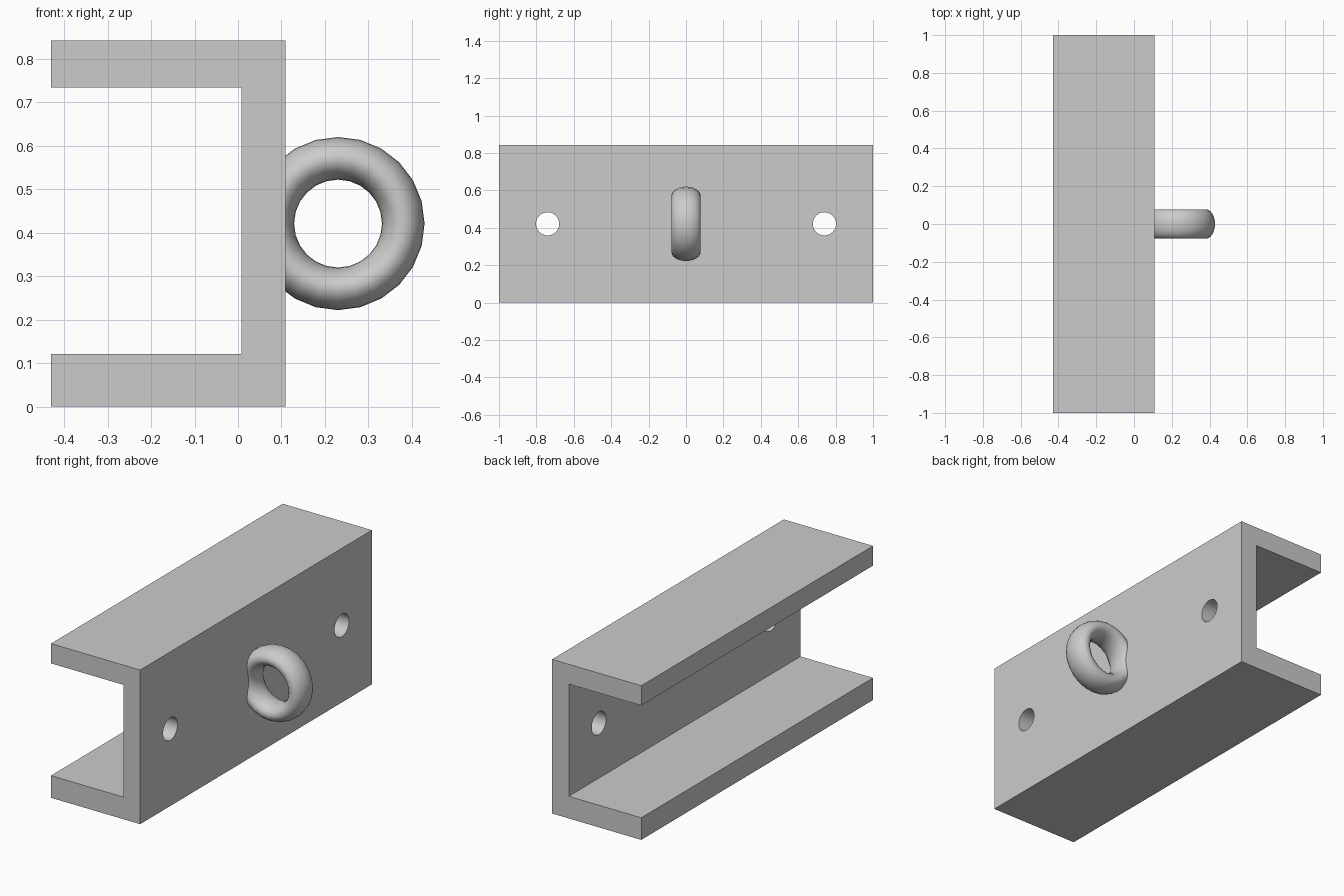
import bpy
import bmesh
from math import pi, sin, cos

cube = bpy.data.objects.get("Cube")
if cube:
    bpy.data.objects.remove(cube, do_unlink=True)

# Single grey metal
grey = bpy.data.materials.new("grey_metal")
grey.use_nodes = True
GREY = (0.6, 0.6, 0.6, 1)
grey.diffuse_color = GREY
grey.node_tree.nodes["Principled BSDF"].inputs["Base Color"].default_value = GREY


def make_object(name, bm):
    bmesh.ops.recalc_face_normals(bm, faces=bm.faces)
    mesh = bpy.data.meshes.new(name)
    bm.to_mesh(mesh)
    bm.free()
    mesh.materials.append(grey)
    obj = bpy.data.objects.new(name, mesh)
    bpy.context.collection.objects.link(obj)
    return obj


# Channel: C-shaped profile extruded along y
LEFT, INNER, OUTER = -0.43, 0.008, 0.109
HEIGHT, MID = 0.842, 0.421
profile = [(LEFT, 0), (OUTER, 0), (OUTER, HEIGHT), (LEFT, HEIGHT),
           (LEFT, 0.734), (INNER, 0.734), (INNER, 0.121), (LEFT, 0.121)]
bm = bmesh.new()
face = bm.faces.new([bm.verts.new((x, -1, z)) for x, z in profile])
ext = bmesh.ops.extrude_face_region(bm, geom=[face])
verts = [g for g in ext["geom"] if isinstance(g, bmesh.types.BMVert)]
bmesh.ops.translate(bm, verts=verts, vec=(0, 2, 0))
channel = make_object("channel", bm)

# Bolt holes through the web
for side, y in (("front", -0.74), ("back", 0.74)):
    bpy.ops.mesh.primitive_cylinder_add(vertices=32, radius=0.062, depth=0.3,
                                        location=(0.06, y, MID), rotation=(0, pi / 2, 0))
    cutter = bpy.context.object
    cutter.name = side + "_hole_cutter"
    cutter.data.materials.append(grey)
    cutter.hide_render = True
    cutter.hide_viewport = True
    cutter.display_type = 'WIRE'
    cut = channel.modifiers.new(side + "_hole", 'BOOLEAN')
    cut.operation = 'DIFFERENCE'
    cut.solver = 'EXACT'
    cut.object = cutter

# Ring: oval section swept round the y axis, partly sunk in the web
RINGS, SIDES = 24, 24
bm = bmesh.new()
loops = []
for i in range(RINGS):
    a = 2 * pi * i / RINGS
    loop = []
    for j in range(SIDES):
        b = 2 * pi * j / SIDES
        r = 0.15 + 0.049 * cos(b)
        loop.append(bm.verts.new((0.23 + r * cos(a), 0.078 * sin(b), MID + r * sin(a))))
    loops.append(loop)
for i in range(RINGS):
    for j in range(SIDES):
        p, q, k = loops[i], loops[(i + 1) % RINGS], (j + 1) % SIDES
        bm.faces.new((p[j], q[j], q[k], p[k]))
ring = make_object("ring", bm)

# Smooth shading with sharp edges kept
bpy.ops.object.select_all(action='DESELECT')
ring.select_set(True)
bpy.context.view_layer.objects.active = ring
bpy.ops.object.shade_smooth_by_angle(angle=pi / 6)
